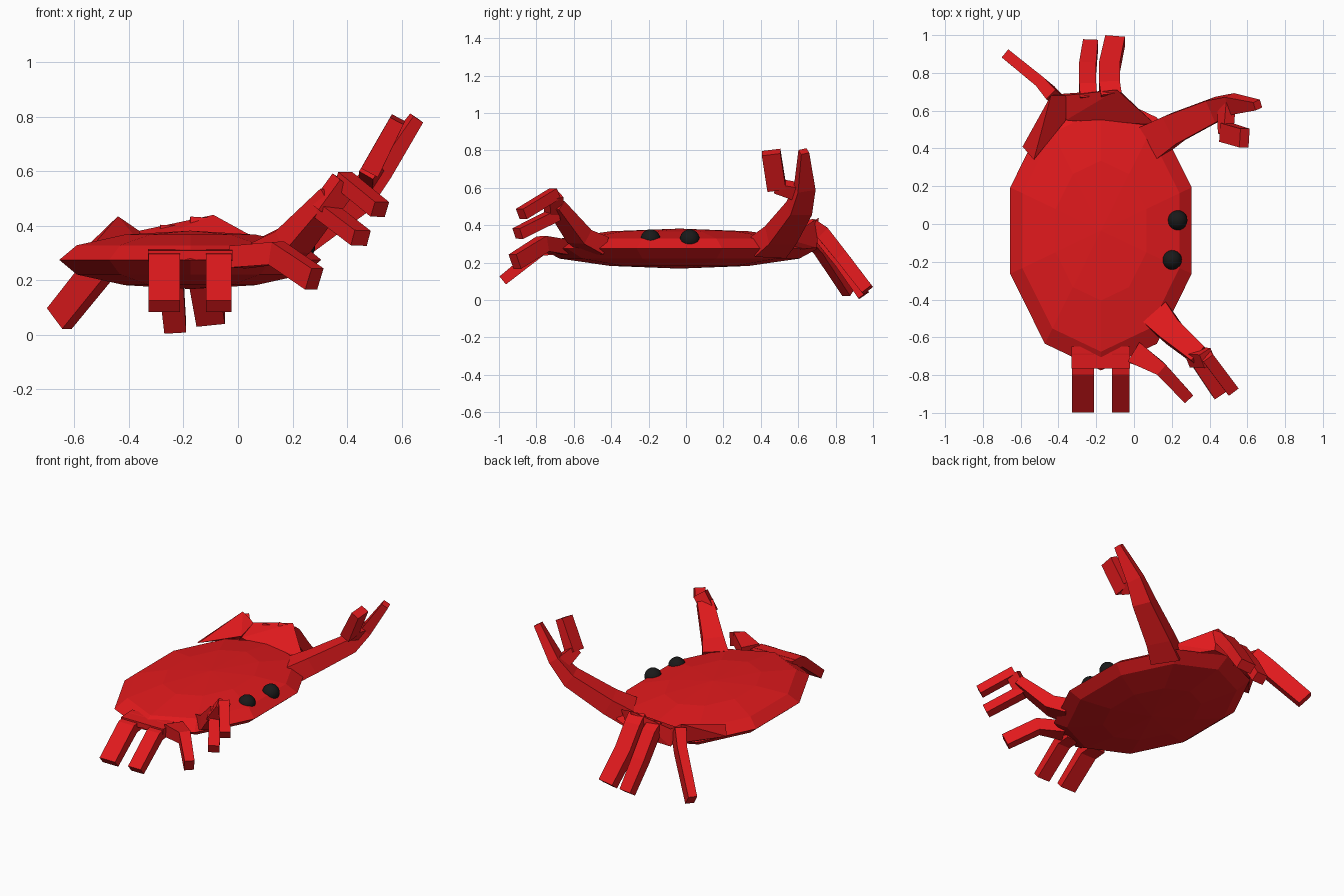
import bpy, bmesh
from mathutils import Vector

if "Cube" in bpy.data.objects:
    bpy.data.objects.remove(bpy.data.objects["Cube"])


def material(name, color):
    m = bpy.data.materials.new(name)
    m.diffuse_color = color
    m.use_nodes = True
    m.node_tree.nodes["Principled BSDF"].inputs["Base Color"].default_value = m.diffuse_color
    return m


red = material("red_shell", (0.75, 0.01, 0.012, 1))
black = material("black_eye", (0.01, 0.01, 0.01, 1))


def finish(name, bm, mat):
    bmesh.ops.recalc_face_normals(bm, faces=bm.faces)
    me = bpy.data.meshes.new(name)
    bm.to_mesh(me)
    bm.free()
    me.materials.append(mat)
    ob = bpy.data.objects.new(name, me)
    bpy.context.collection.objects.link(ob)
    return ob


def ellipsoid(name, loc, radii, segs, rings, mat):
    bm = bmesh.new()
    bmesh.ops.create_uvsphere(bm, u_segments=segs, v_segments=rings, radius=1)
    bmesh.ops.scale(bm, vec=radii, verts=bm.verts)
    bmesh.ops.translate(bm, vec=loc, verts=bm.verts)
    return finish(name, bm, mat)


def limb(name, side, sections):
    """Rectangular tube through (x, y, z, width along side, thickness)."""
    bm = bmesh.new()
    pts = [Vector(s[:3]) for s in sections]
    rings = []
    for i, s in enumerate(sections):
        t = (pts[min(i + 1, len(pts) - 1)] - pts[max(i - 1, 0)]).normalized()
        a = Vector(side)
        a = (a - t * a.dot(t)).normalized()
        b = t.cross(a)
        a, b = a * s[3] / 2, b * s[4] / 2
        rings.append([bm.verts.new(pts[i] + u * a + v * b)
                      for u, v in ((-1, -1), (1, -1), (1, 1), (-1, 1))])
    for r, q in zip(rings, rings[1:]):
        for k in range(4):
            n = (k + 1) % 4
            bm.faces.new((r[k], r[n], q[n], q[k]))
    bm.faces.new(rings[0])
    bm.faces.new(rings[-1])
    return finish(name, bm, red)


def hull(name, pts):
    bm = bmesh.new()
    for p in pts:
        bm.verts.new(p)
    res = bmesh.ops.convex_hull(bm, input=bm.verts)
    junk = [v for v in res["geom_interior"] if isinstance(v, bmesh.types.BMVert)]
    bmesh.ops.delete(bm, geom=junk, context="VERTS")
    return finish(name, bm, red)


# Ten-sided flattened shell
ellipsoid("shell", (-0.175, -0.035, 0.275), (0.505, 0.74, 0.107), 10, 6, red)

# Eyes
for i, (x, y) in enumerate(((0.23, 0.02), (0.20, -0.19))):
    eye = ellipsoid(f"eye_{i + 1}", (x, y, 0.325), (0.053, 0.053, 0.053), 20, 12, black)
    eye.data.shade_smooth()

# Raised shoulders at the back end
hull("rear_shoulder", [(-.36, .55, .33), (-.06, .55, .33), (-.37, .68, .38), (-.09, .71, .44),
                       (.11, .53, .33), (-.37, .69, .27), (-.07, .70, .28), (.1, .5, .26)])
hull("rear_side_shoulder", [(-.59, .41, .29), (-.53, .34, .33), (-.36, .55, .34), (-.49, .56, .375),
                            (-.44, .68, .435), (-.36, .68, .38), (-.44, .68, .31), (-.37, .69, .28)])

# Front leg root and pair
limb("front_root", (1, 0, 0), [(-.175, -.65, .29, .31, .05), (-.175, -.765, .292, .31, .035)])
for i, (x, w) in enumerate(((-.27, .115), (-.07, .093))):
    limb(f"front_leg_{i + 1}", (1, 0, 0), [(x, -.68, .28, w, .07), (x, -.78, .265, w, .065),
                                           (x, -.98, .105, w, .055)])
# Third front leg, beside the claw
limb("front_side_leg", (.75, .65, 0), [(.0, -.68, .285, .12, .08), (.14, -.765, .30, .07, .085),
                                       (.28, -.915, .205, .06, .085)])

# Back leg pair
limb("back_leg_1", (1, 0, 0), [(-.24, .66, .36, .09, .09), (-.245, .72, .34, .09, .075),
                               (-.245, .83, .20, .09, .07), (-.23, .95, .025, .08, .065)])
limb("back_leg_2", (1, 0, 0), [(-.12, .67, .39, .11, .09), (-.13, .73, .36, .11, .075),
                               (-.13, .83, .235, .11, .07), (-.10, .97, .055, .105, .065)])
# Third back leg, to the left
limb("back_side_leg", (.64, .77, 0), [(-.41, .66, .37, .07, .12), (-.47, .73, .29, .06, .11),
                                      (-.655, .88, .06, .055, .105)])

# Front claw: arm, palm and two fingers
claw_side = (.7, -.55, .45)
limb("front_claw_arm", (.75, .65, 0), [(.12, -.48, .29, .16, .10), (.20, -.57, .34, .13, .09),
                                       (.35, -.70, .51, .10, .06)])
limb("front_claw_palm", (.5, -.8, 0), [(.31, -.705, .45, .08, .08), (.39, -.71, .56, .08, .08)])
limb("front_claw_finger_1", (.7, .55, 0), [(.385, -.70, .57, .065, .06), (.52, -.88, .46, .065, .06)])
limb("front_claw_finger_2", (.7, .55, 0), [(.32, -.70, .455, .075, .06), (.45, -.90, .355, .07, .06)])

# Back claw: arm, palm and two fingers
limb("back_claw_arm", (-.4, .9, 0), [(.10, .44, .28, .19, .12), (.21, .505, .345, .16, .11),
                                     (.43, .605, .49, .125, .09), (.52, .635, .60, .10, .065),
                                     (.655, .63, .795, .045, .045)])
limb("back_claw_palm", (.5, 0, .86), [(.49, .63, .57, .09, .06), (.485, .48, .61, .06, .06)])
limb("back_claw_finger", (0, 1, 0), [(.485, .485, .60, .10, .07), (.585, .455, .79, .10, .055)])
